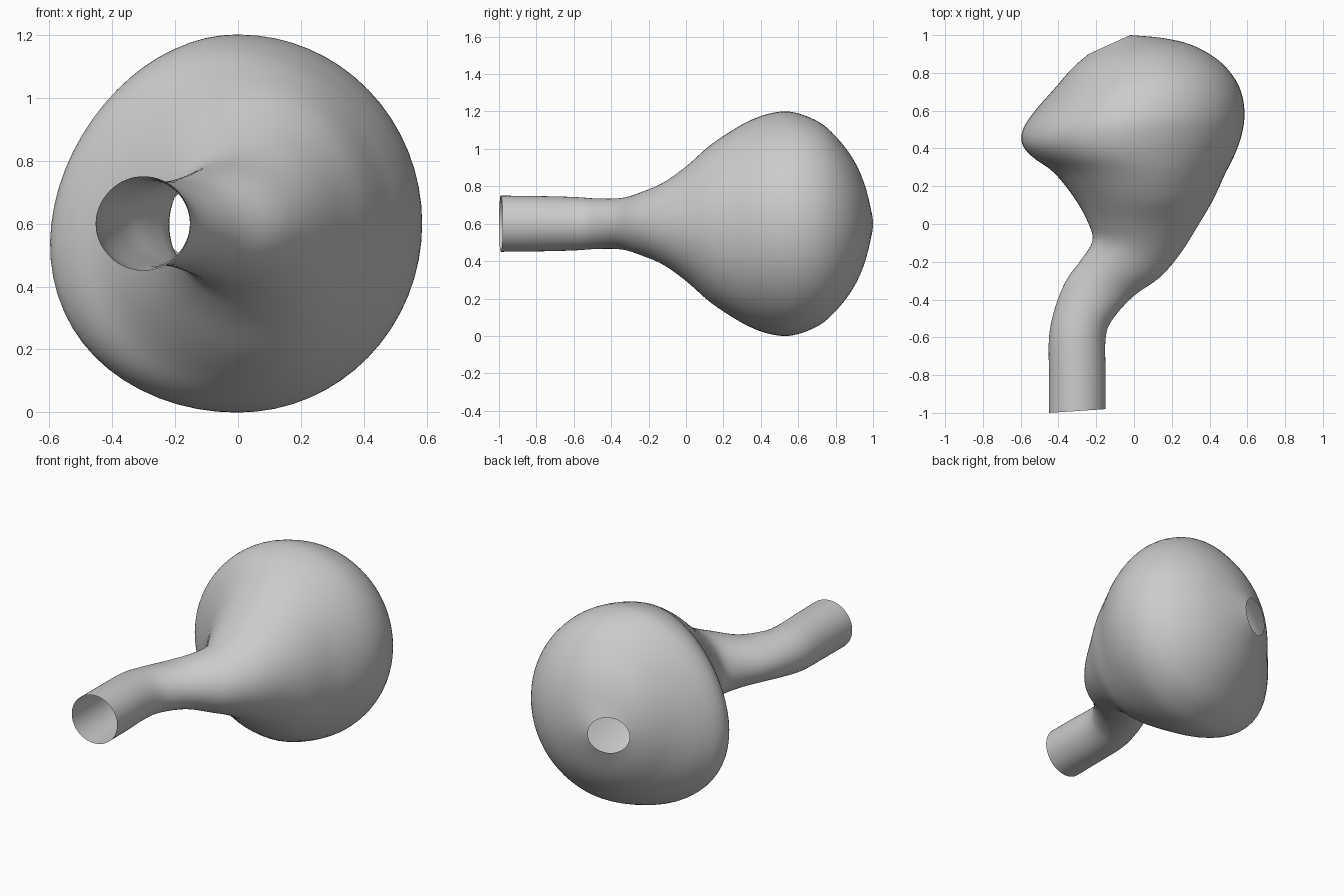
import bpy
import bmesh
import math
from mathutils import Vector

if "Cube" in bpy.data.objects:
    bpy.data.objects.remove(bpy.data.objects["Cube"], do_unlink=True)

AXIS_HEIGHT = 0.6
SIDES = 64
STEPS = 4

# Cross-sections from spout to rear hole: right edge x, y; left edge x, y; half height
SECTIONS = [Vector(s) for s in (
    (-.45, -1, -.15, -.98, .15),
    (-.45, -.8, -.15, -.8, .148),
    (-.45, -.6, -.15, -.6, .143),
    (-.42, -.45, -.11, -.5, .135),
    (-.36, -.3, 0, -.38, .138),
    (-.28, -.19, .14, -.28, .17),
    (-.22, -.09, .25, -.15, .22),
    (-.24, 0, .35, .01, .31),
    (-.31, .13, .42, .13, .42),
    (-.42, .27, .48, .26, .51),
    (-.54, .36, .53, .36, .56),
    (-.59, .43, .57, .47, .59),
    (-.58, .51, .585, .58, .6),
    (-.52, .6, .57, .69, .575),
    (-.46, .67, .52, .79, .53),
    (-.4, .74, .43, .88, .45),
    (-.35, .8, .3, .95, .355),
    (-.3, .85, .15, .985, .25),
    (-.24, .9, -.02, 1, .11),
)]


def smooth_sections(points, steps):
    """Interpolate the sections with a Catmull-Rom spline."""
    result = []
    last = len(points) - 1
    for i in range(last):
        before, start = points[max(i - 1, 0)], points[i]
        end, after = points[i + 1], points[min(i + 2, last)]
        for step in range(steps):
            t = step / steps
            result.append(start + t * (end - before) / 2
                          + t * t * (before - start * 2.5 + end * 2 - after / 2)
                          + t ** 3 * ((start - end) * 1.5 + (after - before) / 2))
    result.append(points[last])
    return result


def add_ring(bm, section):
    """Upright oval ring, pushed out a little at the lower right."""
    right_x, right_y, left_x, left_y, height = section
    centre = Vector((right_x + left_x, right_y + left_y, 0)) / 2
    centre.z = AXIS_HEIGHT
    across = Vector((left_x - right_x, left_y - right_y, 0)) / 2
    bulge = 0.035 * (height / AXIS_HEIGHT) ** 3
    ring = []
    for i in range(SIDES):
        angle = math.tau * i / SIDES
        point = centre + across * math.cos(angle)
        point.z += height * math.sin(angle)
        if math.cos(angle) < 0:
            point.x -= bulge * math.sin(angle * 2)
        ring.append(bm.verts.new(point))
    return ring


# Single open skin running from the spout through the bulb
bm = bmesh.new()
rings = [add_ring(bm, s) for s in smooth_sections(SECTIONS, STEPS)]
for front, back in zip(rings, rings[1:]):
    for i in range(SIDES):
        j = (i + 1) % SIDES
        bm.faces.new((front[i], back[i], back[j], front[j]))
bmesh.ops.recalc_face_normals(bm, faces=bm.faces)
mesh = bpy.data.meshes.new("bulb_with_spout")
bm.to_mesh(mesh)
bm.free()
mesh.shade_smooth()

# Plain grey colour
grey = bpy.data.materials.new("plain grey")
grey.use_nodes = True
colour = (0.6, 0.6, 0.6, 1)
grey.diffuse_color = colour
grey.node_tree.nodes["Principled BSDF"].inputs["Base Color"].default_value = colour
mesh.materials.append(grey)

bulb = bpy.data.objects.new("bulb_with_spout", mesh)
bpy.context.collection.objects.link(bulb)
